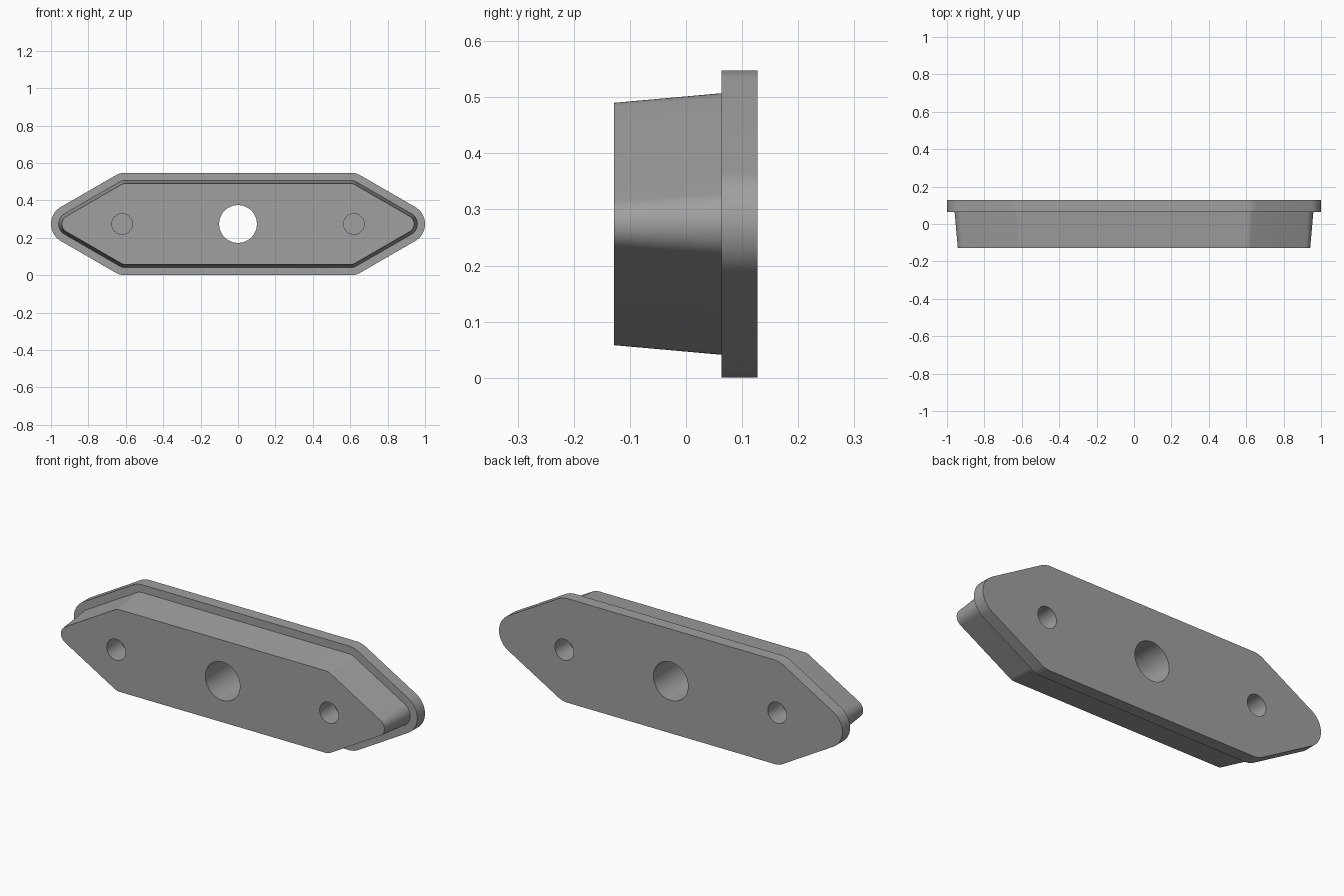
import bpy, bmesh, math

if "Cube" in bpy.data.objects:
    bpy.data.objects.remove(bpy.data.objects["Cube"])

CZ = 0.274            # height of the long centre line
APEX = 1.105          # where the sloping sides would meet
SLOPE = math.tan(math.radians(30))

grey = bpy.data.materials.new("plain grey")
grey.diffuse_color = (0.35, 0.35, 0.35, 1)
grey.use_nodes = True
grey.node_tree.nodes["Principled BSDF"].inputs["Base Color"].default_value = grey.diffuse_color


def outline(inset):
    """Long hexagon with rounded corners, moved inwards by inset."""
    h = CZ - inset
    r = 0.105 - inset
    apex = APEX - 2 * inset
    corner_x = apex - h / SLOPE
    tip_x = apex - 2 * r
    shoulder_x = corner_x - r * math.tan(math.radians(15))
    # arc centres with start and end angles, counter-clockwise
    arcs = [(tip_x, 0, -60, 60, 20), (shoulder_x, h - r, 60, 90, 6),
            (-shoulder_x, h - r, 90, 120, 6), (-tip_x, 0, 120, 240, 20),
            (-shoulder_x, r - h, 240, 270, 6), (shoulder_x, r - h, 270, 300, 6)]
    pts = []
    for cx, cz, a0, a1, n in arcs:
        for i in range(n + 1):
            a = math.radians(a0 + (a1 - a0) * i / n)
            pts.append((cx + r * math.cos(a), CZ + cz + r * math.sin(a)))
    return pts


def cylinder(name, x, radius, y0, y1):
    """Cutter along the y axis."""
    bpy.ops.mesh.primitive_cylinder_add(
        vertices=48, radius=radius, depth=y1 - y0,
        location=(x, (y0 + y1) / 2, CZ), rotation=(math.pi / 2, 0, 0))
    ob = bpy.context.object
    ob.name = name
    ob.hide_render = True
    return ob


# flange and tapered boss, lofted as one solid: (y, inset)
bm = bmesh.new()
rings = []
for y, inset in [(0.127, 0), (0.063, 0), (0.063, 0.041), (-0.128, 0.058)]:
    rings.append([bm.verts.new((x, y, z)) for x, z in outline(inset)])
n = len(rings[0])
for a, b in zip(rings, rings[1:]):
    for i in range(n):
        j = (i + 1) % n
        bm.faces.new((a[i], a[j], b[j], b[i]))
bm.faces.new(rings[0])
bm.faces.new(rings[-1])
bmesh.ops.recalc_face_normals(bm, faces=bm.faces)
mesh = bpy.data.meshes.new("plate")
bm.to_mesh(mesh)
bm.free()
plate = bpy.data.objects.new("flanged_plate", mesh)
bpy.context.collection.objects.link(plate)
mesh.materials.append(grey)

# centre through hole, and blind holes from both sides near the ends
cutters = [cylinder("centre_hole_cutter", 0, 0.101, -0.3, 0.3)]
for x in (-0.62, 0.62):
    cutters.append(cylinder("front_hole_cutter", x, 0.055, -0.3, -0.01))
    cutters.append(cylinder("back_hole_cutter", x, 0.055, 0.01, 0.3))
for c in cutters:
    mod = plate.modifiers.new(c.name, 'BOOLEAN')
    mod.operation = 'DIFFERENCE'
    mod.solver = 'EXACT'
    mod.object = c

# apply the cuts and drop the cutters
dg = bpy.context.evaluated_depsgraph_get()
cut = bpy.data.meshes.new_from_object(plate.evaluated_get(dg))
plate.modifiers.clear()
plate.data = cut
cut.materials.clear()
cut.materials.append(grey)
for p in cut.polygons:
    p.material_index = 0
for c in cutters:
    bpy.data.objects.remove(c, do_unlink=True)

# smooth rounds, sharp rims
bpy.ops.object.select_all(action='DESELECT')
plate.select_set(True)
bpy.context.view_layer.objects.active = plate
bpy.ops.object.shade_smooth_by_angle(angle=math.radians(30))
